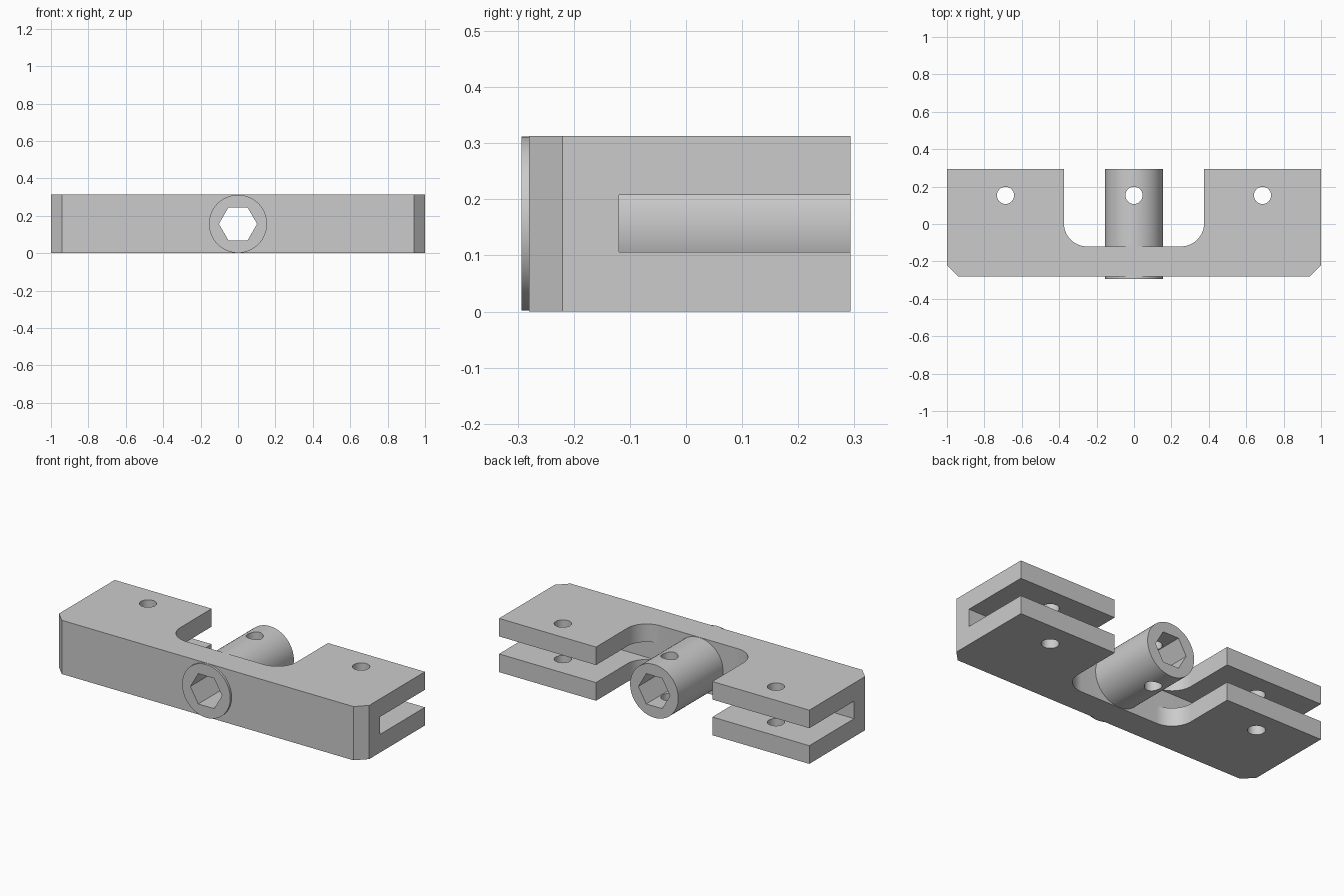
import bpy, bmesh
from math import cos, sin, pi, radians

cube = bpy.data.objects.get("Cube")
if cube:
    bpy.data.objects.remove(cube, do_unlink=True)

HEIGHT = 0.313
MID = HEIGHT / 2
BACK = 0.293
WALL = -0.12

grey = bpy.data.materials.new("light grey")
grey.use_nodes = True
grey.diffuse_color = (0.6, 0.6, 0.6, 1)
grey.node_tree.nodes["Principled BSDF"].inputs["Base Color"].default_value = (0.6, 0.6, 0.6, 1)


def prism(name, points, low, high, axis="z"):
    """Extrude a flat outline along z or y."""
    bm = bmesh.new()
    place = (lambda u, v, w: (u, v, w)) if axis == "z" else (lambda u, v, w: (u, w, v))
    rings = [[bm.verts.new(place(u, v, w)) for u, v in points] for w in (low, high)]
    n = len(points)
    for ring in rings:
        bm.faces.new(ring)
    for i in range(n):
        j = (i + 1) % n
        bm.faces.new((rings[0][i], rings[0][j], rings[1][j], rings[1][i]))
    bmesh.ops.recalc_face_normals(bm, faces=bm.faces)
    mesh = bpy.data.meshes.new(name)
    bm.to_mesh(mesh)
    bm.free()
    mesh.materials.append(grey)
    obj = bpy.data.objects.new(name, mesh)
    bpy.context.collection.objects.link(obj)
    return obj


def arc(cx, cy, r, start, end, steps):
    return [(cx + r * cos(start + (end - start) * i / steps),
             cy + r * sin(start + (end - start) * i / steps)) for i in range(steps + 1)]


def circle(cx, cy, r, sides):
    return arc(cx, cy, r, 0, 2 * pi, sides)[:-1]


def combine(target, tool, operation):
    """Boolean the tool into the target, then discard the tool."""
    mod = target.modifiers.new(operation.lower(), "BOOLEAN")
    mod.operation = operation
    mod.solver = "EXACT"
    mod.object = tool
    tool.hide_render = True
    bpy.ops.object.select_all(action="DESELECT")
    bpy.context.view_layer.objects.active = target
    target.select_set(True)
    bpy.ops.object.modifier_apply(modifier=mod.name)
    bpy.data.objects.remove(tool, do_unlink=True)


# Bracket: chamfered front corners and a filleted notch at the back
half = [(0.94, -0.28), (1, -0.22), (1, BACK), (0.375, BACK)]
half += arc(0.25, WALL + 0.125, 0.125, 0, -pi / 2, 16)
bracket = prism("clevis_bracket", half + [(-x, y) for x, y in reversed(half)], 0, HEIGHT)

# Slot through both arms
slot = [(-1.1, WALL + 0.0005), (1.1, WALL + 0.0005), (1.1, 0.4), (-1.1, 0.4)]
combine(bracket, prism("slot_cutter", slot, 0.106, 0.208), "DIFFERENCE")

# Central tube and its hexagonal bore
combine(bracket, prism("tube", circle(0, MID, 0.155, 64), -BACK, BACK, "y"), "UNION")
combine(bracket, prism("hex_cutter", circle(0, MID, 0.102, 6), -0.4, 0.4, "y"), "DIFFERENCE")

# Vertical pin holes in the arms and tube
for x in (-0.687, 0, 0.687):
    combine(bracket, prism("pin_cutter", circle(x, 0.153, 0.046, 32), -0.1, 0.5), "DIFFERENCE")

bpy.ops.object.shade_smooth_by_angle(angle=radians(25))
